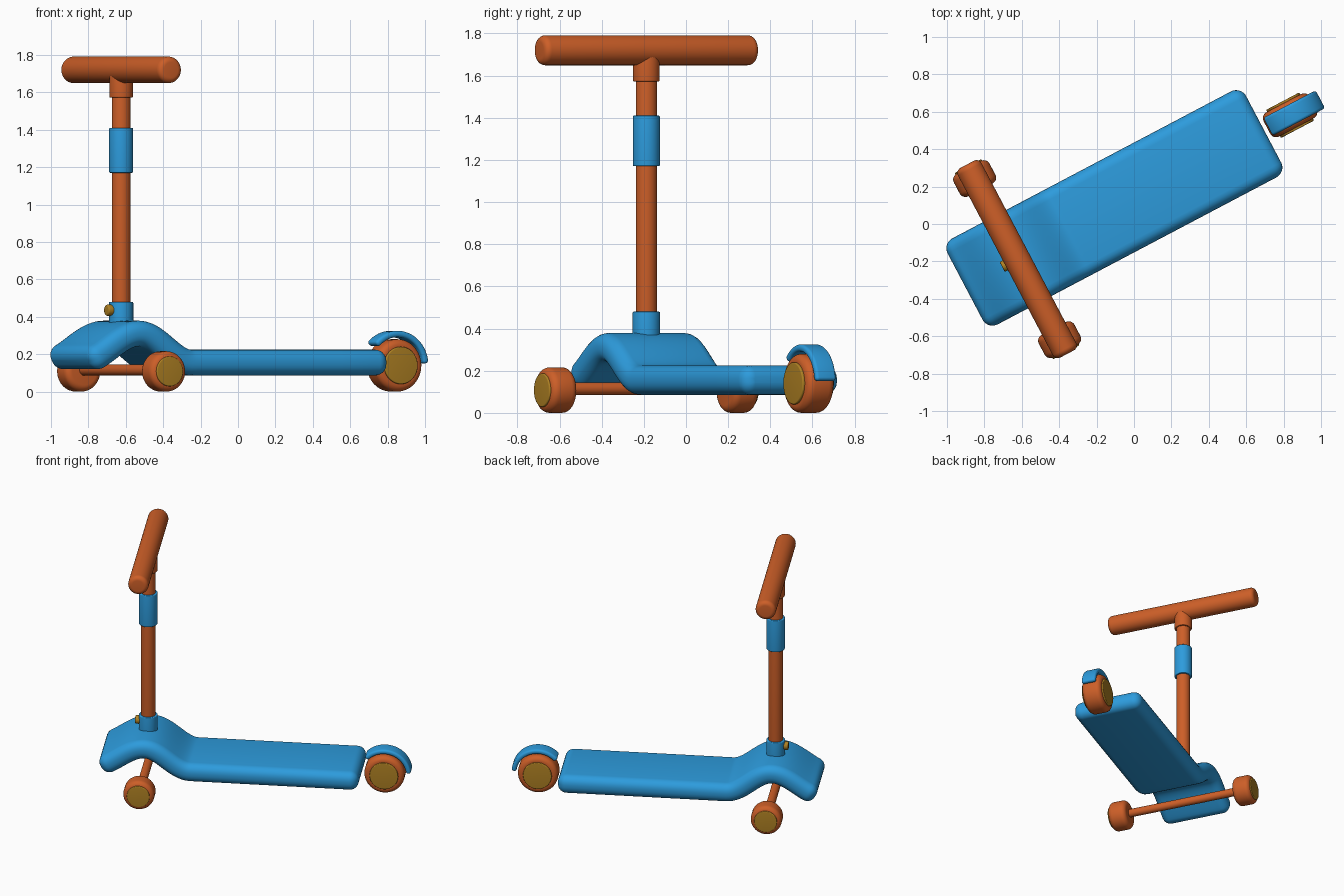
import bpy, bmesh
from math import sin, cos, pi, radians
from mathutils import Matrix, Vector

if "Cube" in bpy.data.objects:
    bpy.data.objects.remove(bpy.data.objects["Cube"])

# scooter is built along local x (stem at origin), then turned into place
PLACE = Matrix.Translation((-0.625, -0.188, 0)) @ Matrix.Rotation(radians(27.8), 4, 'Z')


def material(name, rgb):
    m = bpy.data.materials.new(name)
    m.diffuse_color = (*rgb, 1)
    m.use_nodes = True
    m.node_tree.nodes["Principled BSDF"].inputs["Base Color"].default_value = m.diffuse_color
    return m


BLUE = material("blue_plastic", (0.026, 0.33, 0.72))
ORANGE = material("orange_plastic", (0.61, 0.114, 0.021))
YELLOW = material("yellow_plastic", (0.43, 0.22, 0.017))


def loft(name, rings, mat):
    """Skin a list of closed rings and cap both ends."""
    bm = bmesh.new()
    loops = [[bm.verts.new(PLACE @ Vector(p)) for p in ring] for ring in rings]
    n = len(loops[0])
    for a, b in zip(loops, loops[1:]):
        for i in range(n):
            j = (i + 1) % n
            bm.faces.new((a[i], a[j], b[j], b[i]))
    bm.faces.new(loops[0])
    bm.faces.new(loops[-1])
    bmesh.ops.recalc_face_normals(bm, faces=bm.faces)
    me = bpy.data.meshes.new(name)
    bm.to_mesh(me)
    bm.free()
    me.shade_smooth()
    me.set_sharp_from_angle(angle=radians(35))
    me.materials.append(mat)
    ob = bpy.data.objects.new(name, me)
    bpy.context.collection.objects.link(ob)
    return ob


def barrel(name, axis, centre, radius, h0, h1, bevel, mat, sides=40):
    """Cylinder along an axis with rounded rims."""
    steps = [i * pi / 12 for i in range(7)]
    prof = [(radius - bevel + bevel * sin(a), h0 + bevel - bevel * cos(a)) for a in steps]
    prof += [(radius - bevel + bevel * cos(a), h1 - bevel + bevel * sin(a)) for a in steps]
    rings = []
    for r, h in prof:
        ring = []
        for i in range(sides):
            a, b = r * cos(2 * pi * i / sides), r * sin(2 * pi * i / sides)
            p = {'x': (h, a, b), 'y': (a, h, b), 'z': (a, b, h)}[axis]
            ring.append(Vector(p) + Vector(centre))
        rings.append(ring)
    return loft(name, rings, mat)


def slab(name, path, half_w, half_t, r, mat):
    """Sweep a rounded bar along an x-z path, with rounded ends."""
    pts = [Vector((x, 0, z)) for x, z in path]
    tans = [(pts[min(i + 1, len(pts) - 1)] - pts[max(i - 1, 0)]).normalized()
            for i in range(len(pts))]

    def ring(p, t, inset):
        nrm = Vector((-t.z, 0, t.x))
        out = []
        for k, (sy, sn) in enumerate(((1, 1), (-1, 1), (-1, -1), (1, -1))):
            for s in range(6):
                a = k * pi / 2 + s * pi / 10
                y = sy * (half_w - r) + (r - inset) * cos(a)
                h = sn * (half_t - r) + (r - inset) * sin(a)
                out.append(p + nrm * h + Vector((0, y, 0)))
        return out

    caps = [radians(a) for a in (85, 70, 55, 40, 25, 12)]
    rings = [ring(pts[0] - tans[0] * r * sin(a), tans[0], r * (1 - cos(a))) for a in caps]
    rings += [ring(p, t, 0) for p, t in zip(pts, tans)]
    rings += [ring(pts[-1] + tans[-1] * r * sin(a), tans[-1], r * (1 - cos(a)))
              for a in reversed(caps)]
    return loft(name, rings, mat)


# deck: flat board with an arched front
def deck_height(x):
    reach = 0.36 if x < 0 else 0.32
    return 0.155 + (0.0775 * (1 + cos(pi * x / reach)) if abs(x) < reach else 0)


xs = [-0.25 + 0.6 * i / 36 for i in range(37)] + [0.6, 0.9, 1.2, 1.43]
slab("deck", [(x, deck_height(x)) for x in xs], 0.26, 0.069, 0.06, BLUE)

# steering column
barrel("stem", 'z', (0, 0, 0), 0.05, 0.3, 1.7, 0.005, ORANGE)
barrel("base_collar", 'z', (0, 0, 0), 0.065, 0.3, 0.48, 0.006, BLUE)
barrel("height_sleeve", 'z', (0, 0, 0), 0.064, 1.17, 1.41, 0.006, BLUE)
barrel("handlebar_socket", 'z', (0, 0, 0), 0.063, 1.572, 1.72, 0.006, ORANGE)
barrel("handlebar", 'y', (0, 0, 1.72), 0.071, -0.573, 0.573, 0.03, ORANGE)
barrel("collar_knob", 'x', (0, 0, 0.435), 0.03, -0.09, -0.05, 0.008, YELLOW, 24)

# front axle and wheels
barrel("front_axle", 'y', (0, 0, 0.115), 0.03, -0.47, 0.47, 0.004, ORANGE, 24)
for side, s in (("right", -1), ("left", 1)):
    y = s * 0.487
    barrel(f"front_wheel_{side}", 'y', (0, y, 0.108), 0.108, -0.068, 0.068, 0.035, ORANGE)
    barrel(f"front_hub_{side}", 'y', (0, y + s * 0.05, 0.108), 0.08, -0.026, 0.026, 0.006, YELLOW)

# rear wheel with hubs and fender
REAR = Vector((1.65, 0, 0.14))
barrel("rear_wheel", 'y', REAR, 0.14, -0.073, 0.073, 0.035, ORANGE, 48)
for side, s in (("right", -1), ("left", 1)):
    barrel(f"rear_hub_{side}", 'y', REAR + Vector((0, s * 0.06, 0)), 0.1, -0.025, 0.025, 0.006, YELLOW)
arc = [radians(134 - 125 * i / 24) for i in range(25)]
slab("rear_fender", [(REAR.x + 0.168 * cos(a), REAR.z + 0.168 * sin(a)) for a in arc],
     0.054, 0.017, 0.015, BLUE)
